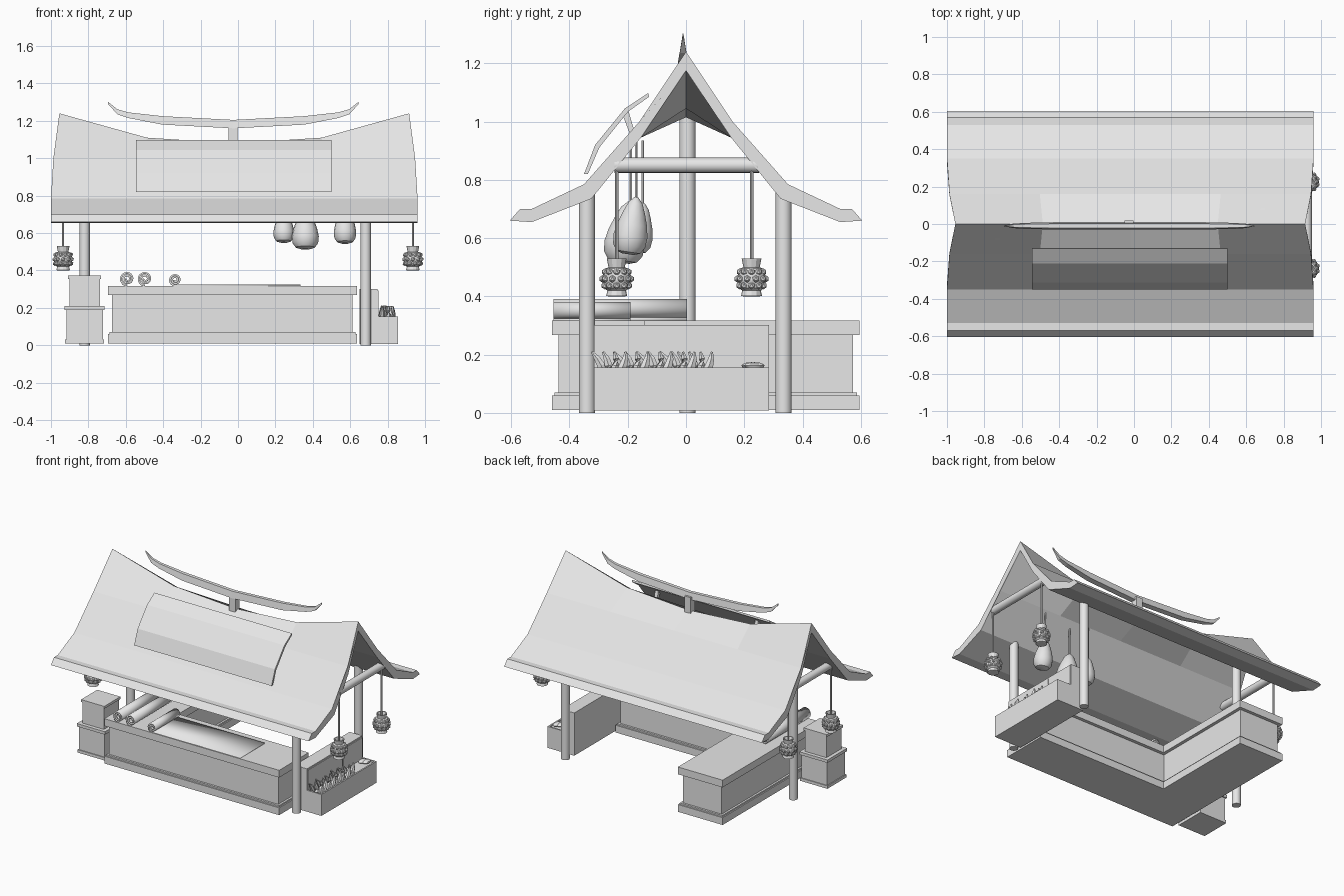
import bpy, bmesh, math, random
from math import sin, cos, pi
from mathutils import Vector, Matrix

random.seed(4)
cube = bpy.data.objects.get("Cube")
if cube:
    bpy.data.objects.remove(cube, do_unlink=True)

CLAY = (0.8, 0.8, 0.8, 1)
mat = bpy.data.materials.new("plain_grey")
mat.use_nodes = True
mat.diffuse_color = CLAY
next(n for n in mat.node_tree.nodes if n.type == 'BSDF_PRINCIPLED').inputs["Base Color"].default_value = CLAY


def finish(name, bm, smooth=False):
    bmesh.ops.recalc_face_normals(bm, faces=bm.faces)
    me = bpy.data.meshes.new(name)
    bm.to_mesh(me)
    bm.free()
    me.materials.append(mat)
    if smooth:
        me.shade_smooth()
        me.set_sharp_from_angle(angle=math.radians(35))
    ob = bpy.data.objects.new(name, me)
    bpy.context.collection.objects.link(ob)
    return ob


def add_loft(bm, rings):
    """Skin closed rings of points and cap both ends."""
    loops = [[bm.verts.new(p) for p in r] for r in rings]
    n = len(loops[0])
    for a, b in zip(loops, loops[1:]):
        for i in range(n):
            j = (i + 1) % n
            bm.faces.new((a[i], a[j], b[j], b[i]))
    bm.faces.new(loops[0])
    bm.faces.new(loops[-1])


def loft(name, rings, smooth=False):
    bm = bmesh.new()
    add_loft(bm, rings)
    return finish(name, bm, smooth)


def add_box(bm, x0, x1, y0, y1, z0, z1):
    m = Matrix.LocRotScale(((x0 + x1) / 2, (y0 + y1) / 2, (z0 + z1) / 2), None,
                           (x1 - x0, y1 - y0, z1 - z0))
    bmesh.ops.create_cube(bm, size=1, matrix=m)


def box(name, *dims):
    bm = bmesh.new()
    add_box(bm, *dims)
    return finish(name, bm)


def tube_rings(path, radii, sides):
    """Circles along a path, facing its direction."""
    pts = [Vector(p) for p in path]
    rings = []
    for i, p in enumerate(pts):
        d = pts[min(i + 1, len(pts) - 1)] - pts[max(i - 1, 0)]
        q = d.to_track_quat('Z', 'Y')
        rings.append([p + q @ Vector((radii[i] * cos(2 * pi * k / sides),
                                      radii[i] * sin(2 * pi * k / sides), 0)) for k in range(sides)])
    return rings


def tube(name, path, radii, sides=16):
    return loft(name, tube_rings(path, radii, sides), True)


def prism(name, outline, x0, x1):
    return loft(name, [[(x, y, z) for y, z in outline] for x in (x0, x1)])


# Sagging roof: the ridge drops toward the middle, the eaves stay level
MID = -0.02
rings = []
for t, ridge in ((-1, 1.24), (-0.5, 1.11), (0, 1.08), (0.5, 1.11), (1, 1.24)):
    outer = [(0.935, 0, ridge), (0.967, 0.16, 1.0), (0.98, 0.35, 0.785),
             (0.98, 0.53, 0.70), (0.98, 0.57, 0.70), (0.98, 0.605, 0.66)]
    inner = [(0.98, 0.53, 0.655), (0.98, 0.325, 0.735), (0.967, 0.155, 0.945), (0.935, 0, ridge - 0.065)]
    half = outer + inner
    other = [(w, -y, z) for w, y, z in half[1:-1]][::-1]
    rings.append([(MID + t * w, y, z) for w, y, z in half + other])
loft("roof", rings)

# Curved ridge ornament with pointed upturned ends
half = [(0, 1.16, 1.205, 0.02), (0.38, 1.18, 1.225, 0.02), (0.56, 1.215, 1.245, 0.016),
        (0.62, 1.235, 1.262, 0.012), (0.67, 1.29, 1.302, 0.002)]
stations = [(-x, a, b, w) for x, a, b, w in half[:0:-1]] + half
loft("ridge_ornament", [[(MID - 0.005 + x, -0.01 - w, a), (MID - 0.005 + x, -0.01 + w, a),
                         (MID - 0.005 + x, -0.01 + w * 0.6, b), (MID - 0.005 + x, -0.01 - w * 0.6, b)]
                        for x, a, b, w in stations])
box("ridge_ornament_post", -0.05, -0.003, -0.025, 0.02, 1.05, 1.18)

# Curved sign board on the front slope, with struts behind it
front = [(-0.35, 0.82), (-0.312, 0.92), (-0.21, 1.045), (-0.13, 1.098)]
back = [(-0.127, 1.085), (-0.198, 1.035), (-0.297, 0.912), (-0.337, 0.82)]
prism("sign_board", front + back, -0.545, 0.5)
for i, x in enumerate((-0.4, 0.36)):
    prism("sign_strut_%d" % i, [(-0.22, 1.03), (-0.2, 1.045), (-0.175, 0.96), (-0.19, 0.95)], x - 0.012, x + 0.012)

# Posts and cross beams
for name, x, y, top in (("front_post", 0.683, -0.34, 0.765), ("back_post", 0.683, 0.335, 0.765),
                        ("side_post", -0.82, 0.005, 1.14)):
    tube(name, [(x, y, 0), (x, y, top)], (0.028, 0.028))
for name, x in (("left_beam", 0.925), ("right_beam", -0.92)):
    tube(name, [(x, -0.245, 0.85), (x, 0.25, 0.85)], (0.026, 0.026))

# Lanterns: turned body, two rows of studs, hanging cord
profile = [(0.028, 0.4), (0.036, 0.402), (0.032, 0.42), (0.043, 0.428), (0.05, 0.455), (0.047, 0.475),
           (0.038, 0.496), (0.028, 0.5), (0.034, 0.53), (0.027, 0.53), (0.02, 0.51)]
for i, (x, y) in enumerate((sx * 0.935, y) for sx in (1, -1) for y in (-0.238, 0.225)):
    bm = bmesh.new()
    add_loft(bm, [[(x + r * cos(k * pi / 6), y + r * sin(k * pi / 6), z) for k in range(12)] for r, z in profile])
    for row, (z, r) in enumerate(((0.437, 0.043), (0.46, 0.048), (0.484, 0.041))):
        for k in range(10):
            a = (k + row / 2) * pi / 5
            bmesh.ops.create_icosphere(bm, subdivisions=1, radius=0.013,
                                       matrix=Matrix.Translation((x + r * cos(a), y + r * sin(a), z)))
    finish("lantern_%d" % i, bm)
    tube("lantern_cord_%d" % i, [(x, y, 0.5), (x, y, 0.85)], (0.006, 0.006), 8)


# L-shaped counter: plinth, body and top
def ell(name, inset, z0, z1):
    xa, xb, ya, yb = -0.695 + inset, 0.635 - inset, -0.46 + inset, 0.595 - inset
    xi, yi = -0.355 - inset, -0.14 - inset
    plan = [(xa, ya), (xb, ya), (xb, yi), (xi, yi), (xi, yb), (xa, yb)]
    loft(name, [[(x, y, z) for x, y in plan] for z in (z0, z1)])


ell("counter_plinth", 0, 0.01, 0.06)
ell("counter_plinth_step", 0.008, 0.06, 0.07)
ell("counter_body", 0.022, 0.07, 0.27)
ell("counter_top", 0, 0.268, 0.318)


# Rolled mats on the counter, the last one partly unrolled
def mat_roll(name, x, r, y1, tail=None):
    bm = bmesh.new()
    steps = 44
    path = []
    for i in range(steps + 1):
        f = i / steps
        a = -pi / 2 - (1 - f) * 4.5 * pi
        rad = r * (0.22 + 0.78 * f)
        path.append((x + rad * cos(a), 0.319 + r + rad * sin(a)))
    if tail:
        path.append((tail, 0.319))
    cols = [[bm.verts.new((px, y, pz)) for y in (-0.455, y1)] for px, pz in path]
    for a, b in zip(cols, cols[1:]):
        bm.faces.new((a[0], a[1], b[1], b[0]))
    ob = finish(name, bm, True)
    mod = ob.modifiers.new("thickness", 'SOLIDIFY')
    mod.thickness = 0.01
    mod.offset = 0


mat_roll("mat_roll_outer", -0.592, 0.037, 0.003)
mat_roll("mat_roll_middle", -0.497, 0.037, 0.003)
mat_roll("mat_unrolled", -0.335, 0.031, -0.19, 0.335)

# Stepped pedestal beside the counter
bm = bmesh.new()
for w, z0, z1 in ((0.104, 0.01, 0.03), (0.098, 0.03, 0.19), (0.107, 0.19, 0.21),
                  (0.082, 0.21, 0.355), (0.088, 0.355, 0.372)):
    add_box(bm, -0.82 - w, -0.82 + w, -0.32 - w, -0.32 + w, z0, z1)
finish("pedestal", bm)

# Produce stand: backing, open tray, divider
Y0, Y1 = -0.315, 0.285
bm = bmesh.new()
add_box(bm, 0.65, 0.745, Y0, Y1, 0.008, 0.302)
add_box(bm, 0.74, 0.855, Y0, Y1, 0.008, 0.12)
add_box(bm, 0.845, 0.855, Y0, Y1, 0.12, 0.155)
for y in (Y0, Y1 - 0.01):
    add_box(bm, 0.74, 0.85, y, y + 0.01, 0.12, 0.155)
add_box(bm, 0.74, 0.85, 0.067, 0.075, 0.12, 0.155)
for y0, y1 in ((Y0 + 0.005, 0.066), (0.074, Y1 - 0.005)):
    add_box(bm, 0.744, 0.75, y0, y1, 0.14, 0.292)
finish("produce_stand", bm)

# Bunches of curved fruit standing in the tray
bm = bmesh.new()
for cy in (-0.265, -0.19, -0.11, -0.03, 0.03):
    for k in range(4):
        lean = (k - 1.5) * 0.028
        x = 0.775 + 0.015 * k + random.uniform(-0.008, 0.008)
        y = cy + lean * 0.4
        path = [(x, y + lean * s + 0.012 * sin(pi * s), 0.115 + 0.095 * s) for s in (0, 0.25, 0.5, 0.75, 1)]
        add_loft(bm, tube_rings(path, (0.007, 0.014, 0.016, 0.012, 0.004), 6))
finish("curved_fruit", bm)
bm = bmesh.new()
for x, y in ((0.79, 0.225), (0.815, 0.235)):
    bmesh.ops.create_uvsphere(bm, u_segments=12, v_segments=6, radius=1,
                              matrix=Matrix.LocRotScale((x, y, 0.162), None, (0.022, 0.035, 0.012)))
add_box(bm, 0.75, 0.845, 0.08, 0.272, 0.12, 0.145)
finish("small_fruit", bm, True)

# Gourds hanging under the front slope
shape = [(0, 0.35), (0.04, 0.72), (0.15, 0.95), (0.32, 1), (0.52, 0.88), (0.72, 0.66), (0.9, 0.42), (1, 0.12)]
for i, (x, y, z, h, r) in enumerate(((0.245, -0.178, 0.55, 0.17, 0.056), (0.36, -0.22, 0.515, 0.21, 0.072),
                                     (0.572, -0.2, 0.545, 0.195, 0.06))):
    path = [(x, y + 0.03 * s, z + h * s) for s, _ in shape]
    tube("gourd_%d" % i, path, [r * w for _, w in shape], 14)
    tube("gourd_cord_%d" % i, [(x, y + 0.03, z + h - 0.01), (x, y + 0.03, 0.935)], (0.005, 0.005), 6)
